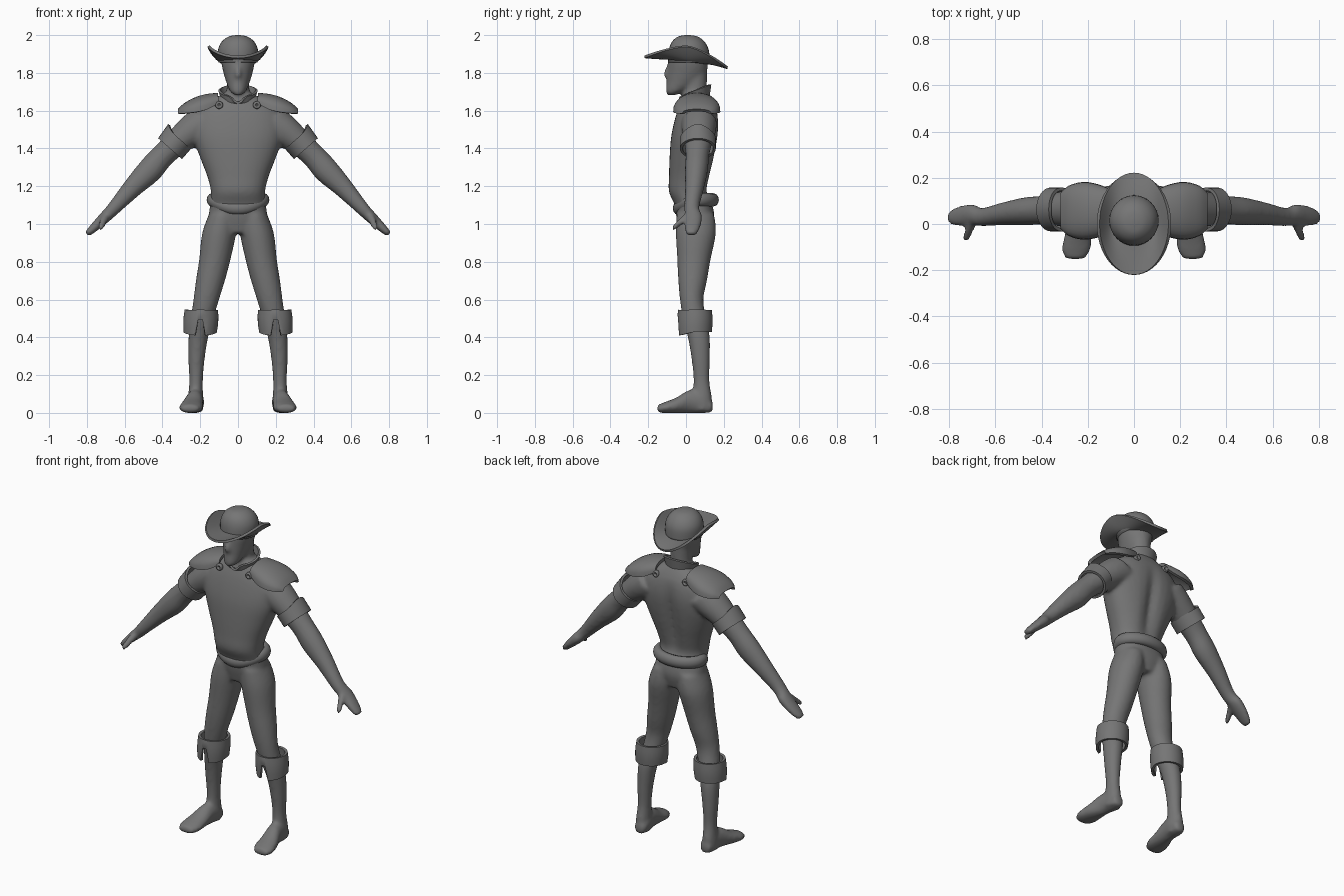
import bpy, bmesh, math
from mathutils import Vector

if "Cube" in bpy.data.objects:
    bpy.data.objects.remove(bpy.data.objects["Cube"])

GREY = bpy.data.materials.new("plain grey")
GREY.diffuse_color = (0.18, 0.18, 0.18, 1)
GREY.use_nodes = True
GREY.node_tree.nodes["Principled BSDF"].inputs["Base Color"].default_value = GREY.diffuse_color
X, Y, Z = Vector((1, 0, 0)), Vector((0, 1, 0)), Vector((0, 0, 1))


def finish(name, bm):
    bmesh.ops.recalc_face_normals(bm, faces=bm.faces)
    me = bpy.data.meshes.new(name)
    bm.to_mesh(me)
    bm.free()
    me.materials.append(GREY)
    for p in me.polygons:
        p.use_smooth = True
    ob = bpy.data.objects.new(name, me)
    bpy.context.collection.objects.link(ob)
    return ob


def spline(rows, steps=4):
    """Smoothly interpolate rows of numbers."""
    out = []
    for i in range(len(rows) - 1):
        p0, p1, p2 = rows[max(i - 1, 0)], rows[i], rows[i + 1]
        p3 = rows[min(i + 2, len(rows) - 1)]
        for k in range(steps):
            t = k / steps
            out.append([b + .5 * t * (c - a + t * (2*a - 5*b + 4*c - d + t * (3*(b - c) + d - a)))
                        for a, b, c, d in zip(p0, p1, p2, p3)])
    return out + [list(rows[-1])]


def loft(bm, rows, u, v, n=28, power=2, mirror=False):
    """Closed skin over rings; each row is centre x, y, z and radii along u, v."""
    for sx in ((1, -1) if mirror else (1,)):
        rings = []
        for cx, cy, cz, a, b in spline(rows):
            ring = []
            for i in range(n):
                t = 2 * math.pi * i / n
                c, s = math.cos(t), math.sin(t)
                p = (Vector((cx, cy, cz)) + u * a * math.copysign(abs(c) ** (2 / power), c)
                     + v * b * math.copysign(abs(s) ** (2 / power), s))
                ring.append(bm.verts.new((p.x * sx, p.y, p.z)))
            rings.append(ring)
        for r, q in zip(rings, rings[1:]):
            for i in range(n):
                j = (i + 1) % n
                bm.faces.new((r[i], r[j], q[j], q[i]))
        bm.faces.new(rings[0])
        bm.faces.new(rings[-1])


def sheet(name, f, nu, nv, thick=0, wrap_u=True, wrap_v=False, mirror=False):
    """Surface f(u, v) with u, v in 0..1, optionally thickened and mirrored."""
    bm = bmesh.new()
    g = [[bm.verts.new(f(i / (nu if wrap_u else nu - 1), j / (nv if wrap_v else nv - 1)))
          for j in range(nv)] for i in range(nu)]
    for i in range(nu if wrap_u else nu - 1):
        for j in range(nv if wrap_v else nv - 1):
            k, l = (i + 1) % nu, (j + 1) % nv
            bm.faces.new((g[i][j], g[k][j], g[k][l], g[i][l]))
    ob = finish(name, bm)
    if mirror:
        ob.modifiers.new("mirror", 'MIRROR')
    if thick:
        m = ob.modifiers.new("thickness", 'SOLIDIFY')
        m.thickness, m.offset = thick, 0
        ob.modifiers.new("crisp rim", 'EDGE_SPLIT').split_angle = math.radians(45)
    return ob


def trig(u):
    return math.cos(2 * math.pi * u), math.sin(2 * math.pi * u)


# Body: torso, head, limbs fused into one skin
bm = bmesh.new()
loft(bm, [(0, .05, .95, .09, .08), (0, .05, 1.03, .15, .1), (0, .04, 1.1, .148, .1),
          (0, .013, 1.17, .143, .103), (0, .02, 1.25, .162, .11), (0, .033, 1.35, .2, .12),
          (0, .045, 1.45, .235, .125), (0, .055, 1.53, .24, .12), (0, .06, 1.6, .215, .105),
          (0, .06, 1.65, .15, .085), (0, .055, 1.69, .08, .065)], X, Y, 36, 2.3)
for v in bm.verts:  # spine groove
    if v.co.y > .07 and 1.1 < v.co.z < 1.62:
        v.co.y -= .028 * math.exp(-(v.co.x / .04) ** 2) * math.sin((v.co.z - 1.1) / .52 * math.pi)
loft(bm, [(0, .045, 1.64, .066, .07), (0, .048, 1.72, .06, .062), (0, .05, 1.82, .06, .062)], X, Y)
loft(bm, [(0, -.078, 1.683, .022, .024), (0, -.055, 1.705, .044, .052), (0, -.015, 1.75, .062, .088),
          (0, .005, 1.8, .077, .104), (0, .01, 1.86, .089, .106), (0, .012, 1.93, .085, .1)], X, Y)
loft(bm, [(0, -.088, 1.84, .012, .012), (0, -.1, 1.80, .017, .02), (0, -.094, 1.775, .018, .02)], X, Y, 12)
slant = Vector((.7, 0, .7))
loft(bm, [(.17, .07, 1.54, .095, .1), (.24, .068, 1.495, .09, .088), (.33, .064, 1.425, .073, .07),
          (.4, .06, 1.36, .062, .064), (.466, .055, 1.285, .061, .068), (.56, .045, 1.19, .05, .053),
          (.656, .03, 1.085, .04, .037), (.7, .04, 1.04, .046, .032), (.76, .033, .983, .043, .024),
          (.8, .028, .945, .026, .016)], Y, slant, mirror=True)
loft(bm, [(.69, .02, 1.05, .022, .026), (.71, -.02, 1.02, .02, .024),
          (.723, -.055, .99, .017, .02), (.73, -.076, .975, .01, .012)], X, Z, 14, mirror=True)
loft(bm, [(.08, .05, 1.05, .075, .1), (.1, .052, .95, .09, .106), (.123, .042, .81, .083, .088),
          (.146, .035, .7, .077, .076), (.168, .03, .6, .068, .062), (.19, .045, .5, .06, .062),
          (.21, .068, .4, .052, .058), (.22, .078, .28, .043, .048), (.222, .082, .17, .036, .042),
          (.225, .085, .08, .04, .052), (.225, .085, .01, .04, .052)], X, Y, mirror=True)
loft(bm, [(.222, .142, .03, .03, .028), (.222, .09, .055, .043, .058), (.23, .02, .06, .046, .062),
          (.243, -.05, .04, .058, .042), (.25, -.11, .028, .062, .03), (.255, -.152, .022, .042, .02)],
     X, Z, mirror=True)
for v in bm.verts:  # flat soles
    v.co.z = max(v.co.z, 0)
body = finish("body", bm)
m = body.modifiers.new("fuse", 'REMESH')
m.mode, m.voxel_size, m.use_smooth_shade = 'VOXEL', .011, True
m = body.modifiers.new("soften", 'SMOOTH')
m.factor, m.iterations = .5, 5

# Hat: domed crown and a brim curled up at the sides
bm = bmesh.new()
loft(bm, [(0, .015, 1.855, .104, .11), (0, .015, 1.92, .106, .106), (0, .012, 1.965, .086, .086),
          (0, .01, 1.992, .05, .052), (0, .01, 2, .012, .012)], X, Y, 32)
finish("hat_crown", bm)


def brim(u, t):
    c, s = trig(u)
    rim = 1.942 - (.057 if s < 0 else .115) * abs(s) ** 1.5
    base = 1.865 - .012 * s
    return (c * (.092 + .063 * t), .008 * (1 - t) + s * (.1 + .12 * t), base + (rim - base) * t ** 1.4)


sheet("hat_brim", brim, 48, 7, .014)


# Collar, higher at the nape and notched at the throat
def collar(u, t):
    c, s = trig(u)
    notch = .035 * math.exp(-(c / .3) ** 2) if s < 0 else 0
    return (c * (.084 + .014 * t), .045 + s * (.075 + .008 * t),
            1.662 + .02 * s + t * (.045 + .012 * s - notch))


sheet("collar", collar, 40, 4, .012)


# Belt roll dipping at the front
def belt(u, w):
    c, s = trig(u)
    d, h = trig(w)
    z = 1.128 - .045 * max(0, -s) ** 2
    return (c * (.138 + .028 * d), .052 + s * (.094 + .028 * d), z + .035 * h)


sheet("belt", belt, 40, 12, wrap_v=True)

# Shoulder pads: arched plates with a curl at each inner corner
PAD = spline([(.105, 1.685, 1.64, .085), (.16, 1.68, 1.608, .107), (.22, 1.664, 1.592, .116),
              (.28, 1.632, 1.585, .1), (.312, 1.602, 1.583, .07)], 3)


def pad(u, t):
    x, top, low, half = PAD[round(u * (len(PAD) - 1))]
    a = math.pi * t
    return (x, .057 - half * math.cos(a), low + (top - low) * math.sin(a) ** .7)


sheet("shoulder_pad", pad, len(PAD), 17, .018, wrap_u=False, mirror=True)


def curl(cy):
    def f(u, w):
        c, s = trig(u)
        d, h = trig(w)
        return (.1 + c * (.013 + .008 * d), cy + .012 * h, 1.63 + s * (.013 + .008 * d))
    return f


for label, cy in (("front", -.035), ("back", .145)):
    sheet("pad_curl_" + label, curl(cy), 16, 8, wrap_v=True, mirror=True)


# Sleeve cuffs: turned-back bands with a raised outer point
def sleeve(u, t):
    c, s = trig(u)
    point = max(0, s) ** 4
    along = -.036 + .072 * t - .02 * point * (1 - t)
    r = 1 + .12 * point * (1 - t)
    p = (Vector((.336, .063, 1.426)) + Vector((.66, 0, -.75)) * along
         + Y * c * .088 + Vector((.75, 0, .66)) * s * .077 * r)
    return p


sheet("sleeve_cuff", sleeve, 32, 4, .014, mirror=True)


# Boot cuffs with a square notch at the front
def boot(u, t):
    c, s = trig(u)
    low = .43 - .02 * max(0, -s)
    if s < 0 and abs(c) < .3:
        low = .495
    r = .081 + .004 * math.sin(math.pi * t)
    return (.194 + .006 * t + c * r, .048 + s * r, .545 + (low - .545) * t)


sheet("boot_cuff", boot, 40, 5, .015, mirror=True)
